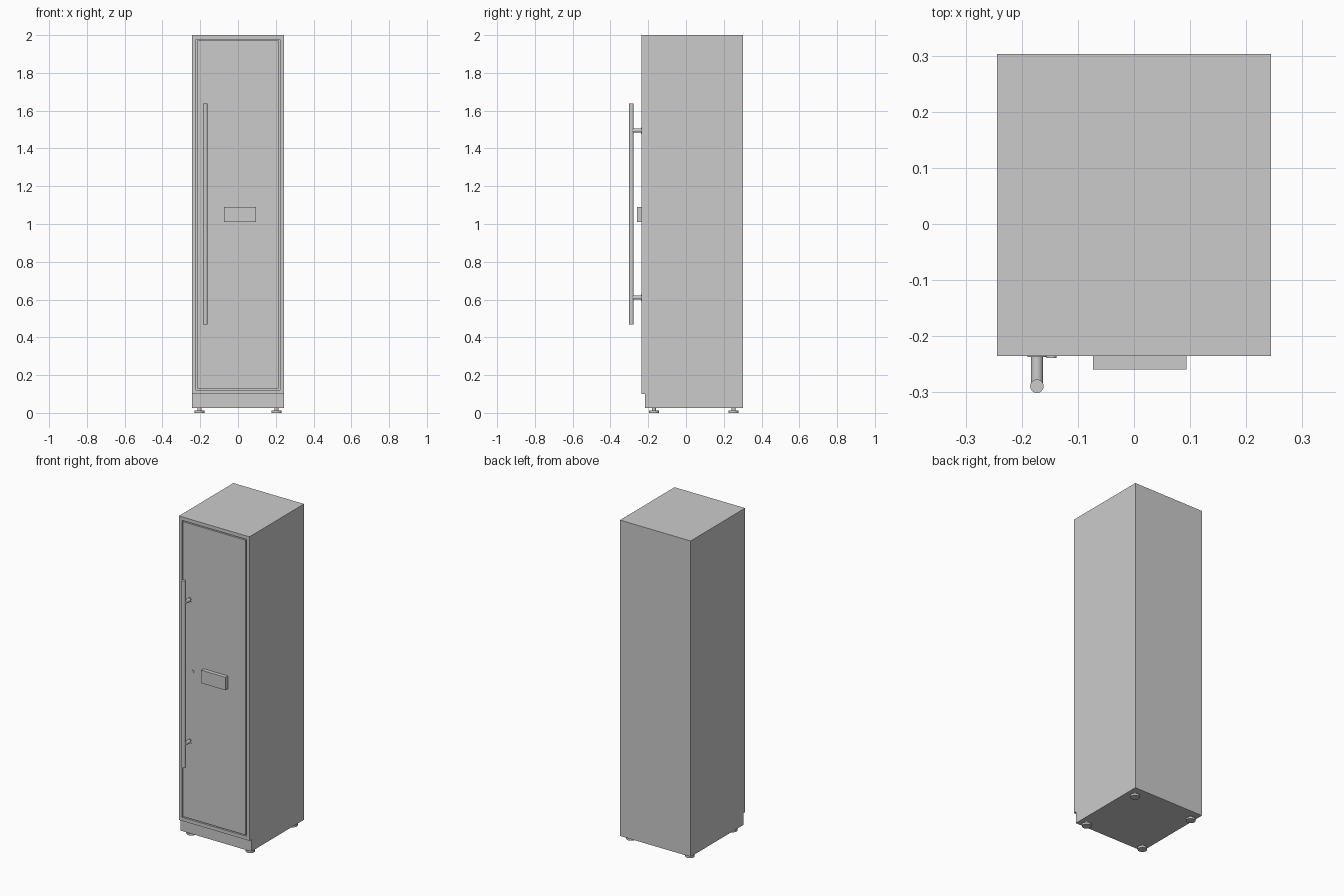
import bpy, bmesh, math
from mathutils import Vector

if "Cube" in bpy.data.objects:
    bpy.data.objects.remove(bpy.data.objects["Cube"])

HALF_W = 0.244
FRONT = -0.235
BACK = 0.303


def finish(bm, name):
    bmesh.ops.recalc_face_normals(bm, faces=bm.faces[:])
    mesh = bpy.data.meshes.new(name)
    bm.to_mesh(mesh)
    bm.free()
    obj = bpy.data.objects.new(name, mesh)
    bpy.context.collection.objects.link(obj)
    return obj


def box(name, lo, hi):
    bm = bmesh.new()
    bmesh.ops.create_cube(bm, size=1)
    for v in bm.verts:
        v.co = Vector([lo[i] + (v.co[i] + 0.5) * (hi[i] - lo[i]) for i in range(3)])
    return finish(bm, name)


def rod(name, start, end, radius, sides=32):
    start, end = Vector(start), Vector(end)
    axis = end - start
    bpy.ops.mesh.primitive_cylinder_add(vertices=sides, radius=radius,
                                        depth=axis.length, location=(start + end) / 2)
    obj = bpy.context.object
    obj.name = name
    obj.rotation_euler = axis.to_track_quat('Z', 'Y').to_euler()
    bpy.ops.object.shade_smooth_by_angle(angle=math.radians(35))
    return obj


# Cabinet body: stepped side profile extruded across the width
profile = [(FRONT, 2.0), (FRONT, 0.1), (-0.217, 0.1), (-0.217, 0.026),
           (0.3, 0.026), (0.3, 2.0)]
bm = bmesh.new()
side = bm.faces.new([bm.verts.new((-HALF_W, y, z)) for y, z in profile])
ext = bmesh.ops.extrude_face_region(bm, geom=[side], use_keep_orig=True)
bmesh.ops.translate(bm, vec=(2 * HALF_W, 0, 0),
                    verts=[g for g in ext["geom"] if isinstance(g, bmesh.types.BMVert)])
bmesh.ops.recalc_face_normals(bm, faces=bm.faces[:])

# Door gap: nested insets of the front face, sunk and raised again
door = min(bm.faces, key=lambda f: f.calc_center_median().y)
for thickness, shift in ((0.022, 0), (0.0003, 0.012), (0.006, 0), (0.0003, -0.012)):
    bmesh.ops.inset_region(bm, faces=[door], thickness=thickness,
                           use_even_offset=True, use_boundary=True)
    bmesh.ops.translate(bm, vec=(0, shift, 0), verts=door.verts[:])
finish(bm, "cabinet_body")

# Back panel
box("back_panel", (-HALF_W, 0.3, 0.026), (HALF_W, BACK, 2.0))

# Control panel on the door
box("control_panel", (-0.073, -0.259, 1.01), (0.094, FRONT, 1.091))

# Door lock
rod("door_lock", (-0.147, FRONT + 0.002, 1.053), (-0.147, -0.239, 1.053), 0.009)

# Bar handle with two standoffs and wall flanges
HX, HY = -0.173, -0.289
rod("handle_bar", (HX, HY, 0.469), (HX, HY, 1.637), 0.012)
for z in (0.611, 1.495):
    rod("handle_post", (HX, FRONT + 0.002, z), (HX, HY, z), 0.011)
    rod("handle_flange", (HX, FRONT + 0.002, z), (HX, -0.237, z), 0.017)

# Levelling feet
for x in (-0.204, 0.204):
    for y in (-0.17, 0.252):
        rod("foot_pad", (x, y, 0), (x, y, 0.012), 0.027)
        rod("foot_stem", (x, y, 0.01), (x, y, 0.03), 0.011)
